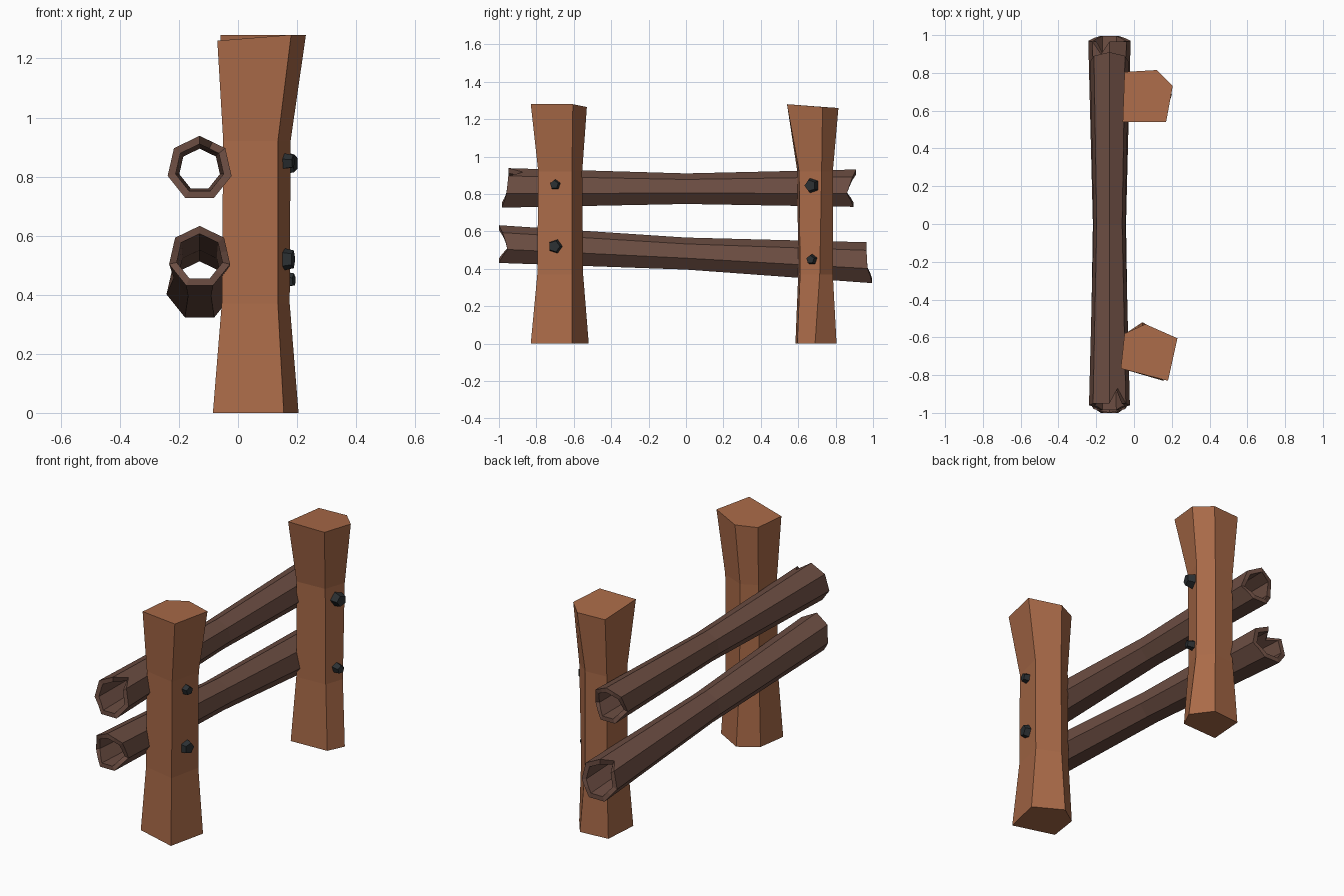
import bpy, bmesh
from math import sin, cos, pi
from mathutils import Vector, Matrix

if "Cube" in bpy.data.objects:
    bpy.data.objects.remove(bpy.data.objects["Cube"])


def material(name, rgb):
    m = bpy.data.materials.new(name)
    m.diffuse_color = (*rgb, 1)
    m.use_nodes = True
    m.node_tree.nodes["Principled BSDF"].inputs["Base Color"].default_value = m.diffuse_color
    return m


POST = material("post_wood", (0.40, 0.145, 0.065))
RAIL = material("rail_wood", (0.15, 0.075, 0.055))
IRON = material("dark_iron", (0.025, 0.03, 0.033))


def finish(bm, name, mat):
    bmesh.ops.recalc_face_normals(bm, faces=bm.faces)
    me = bpy.data.meshes.new(name)
    bm.to_mesh(me)
    bm.free()
    me.materials.append(mat)
    ob = bpy.data.objects.new(name, me)
    bpy.context.collection.objects.link(ob)
    return ob


# Posts: five-sided rings, waisted in the middle, with a sloping top
def post(name, levels, rings, top_z):
    bm = bmesh.new()
    loops = []
    for k, ring in enumerate(rings):
        zs = top_z if k == len(rings) - 1 else [levels[k]] * 5
        loops.append([bm.verts.new((x, y, z)) for (x, y), z in zip(ring, zs)])
    for a, b in zip(loops, loops[1:]):
        for i in range(5):
            j = (i + 1) % 5
            bm.faces.new((a[i], a[j], b[j], b[i]))
    bm.faces.new(loops[0][::-1])
    bm.faces.new(loops[-1])
    finish(bm, name, POST)


post("front_post", (0, 0.37, 0.92), [
    [(0.155, -0.83), (0.205, -0.61), (0.045, -0.52), (-0.06, -0.59), (-0.085, -0.76)],
    [(0.135, -0.795), (0.175, -0.61), (0.045, -0.55), (-0.045, -0.60), (-0.055, -0.755)],
    [(0.135, -0.79), (0.178, -0.61), (0.045, -0.555), (-0.04, -0.60), (-0.05, -0.755)],
    [(0.18, -0.83), (0.23, -0.605), (0.06, -0.53), (-0.05, -0.58), (-0.07, -0.765)]],
    (1.28, 1.28, 1.265, 1.26, 1.26))
post("back_post", (0, 0.37, 0.92), [
    [(0.15, 0.595), (0.195, 0.69), (0.11, 0.805), (-0.06, 0.79), (-0.075, 0.585)],
    [(0.13, 0.61), (0.165, 0.715), (0.09, 0.785), (-0.04, 0.775), (-0.05, 0.60)],
    [(0.13, 0.605), (0.17, 0.725), (0.09, 0.785), (-0.04, 0.775), (-0.045, 0.595)],
    [(0.17, 0.54), (0.205, 0.73), (0.12, 0.815), (-0.05, 0.805), (-0.06, 0.54)]],
    (1.28, 1.265, 1.26, 1.26, 1.28))


# Rails: hollow seven-sided logs; 14 y values give each ragged end
# (corner, edge midpoint, ...), going round from the top towards -x
def rail(name, front_y, back_y, z, r):
    bm = bmesh.new()

    def corner(k, rad, zc):
        a = pi / 2 + 2 * pi * k / 7
        return Vector((-0.13 + rad * cos(a), 0, zc + rad * sin(a)))

    def end_ring(ys, rad, zc):
        out = []
        for k in range(14):
            p = corner(k // 2, rad, zc)
            if k % 2:
                p = (p + corner(k // 2 + 1, rad, zc)) / 2
            p.y = ys[k]
            out.append(bm.verts.new(p))
        return out

    ends = []
    for layer in (1.0, 0.75):
        mid_r = r[1] * (1 if layer == 1 else 0.82)
        mid = [bm.verts.new(corner(k, mid_r, z[1])) for k in range(7)]
        f = end_ring(front_y, r[0] * layer, z[0])
        b = end_ring(back_y, r[2] * layer, z[2])
        for e in (f, b):
            for i in range(7):
                bm.faces.new((mid[i], mid[(i + 1) % 7], e[(2 * i + 2) % 14],
                              e[2 * i + 1], e[2 * i]))
        ends.append((f, b))
    for o, n in zip(*ends):
        for k in range(14):
            j = (k + 1) % 14
            bm.faces.new((o[k], o[j], n[j], n[k]))
    finish(bm, name, RAIL)


rail("upper_rail",
     [-0.95, -0.95, -0.95, -0.955, -0.96, -0.97, -0.985, -0.985, -0.985,
      -0.97, -0.96, -0.955, -0.95, -0.87],
     [0.91, 0.90, 0.89, 0.875, 0.86, 0.88, 0.895, 0.895, 0.895,
      0.88, 0.86, 0.875, 0.89, 0.90],
     (0.827, 0.824, 0.826), (0.111, 0.086, 0.105))
rail("lower_rail",
     [-1.0, -0.99, -0.98, -0.965, -0.955, -0.98, -1.0, -1.0, -1.0,
      -0.98, -0.955, -0.965, -0.98, -0.99],
     [0.965, 0.90, 0.965, 0.968, 0.97, 0.985, 0.995, 0.995, 0.995,
      0.985, 0.97, 0.968, 0.965, 0.965],
     (0.527, 0.477, 0.427), (0.106, 0.09, 0.115))


# Bolts: tapered pentagonal heads set into the outer post faces
def bolt(name, loc, r, turn, spin):
    bm = bmesh.new()
    bmesh.ops.create_cone(bm, cap_ends=True, segments=5, radius1=r,
                          radius2=r * 0.75, depth=0.045)
    m = (Matrix.Translation(loc) @ Matrix.Rotation(turn, 4, 'Z')
         @ Matrix.Rotation(pi / 2, 4, 'Y') @ Matrix.Rotation(spin, 4, 'Z'))
    bmesh.ops.transform(bm, matrix=m, verts=bm.verts)
    finish(bm, name, IRON)


bolt("front_upper_bolt", (0.165, -0.70, 0.85), 0.031, -0.22, 0.3)
bolt("front_lower_bolt", (0.165, -0.70, 0.52), 0.042, -0.22, 0.0)
bolt("back_upper_bolt", (0.172, 0.67, 0.845), 0.042, -0.28, pi)
bolt("back_lower_bolt", (0.168, 0.67, 0.45), 0.030, -0.28, 0.3)
